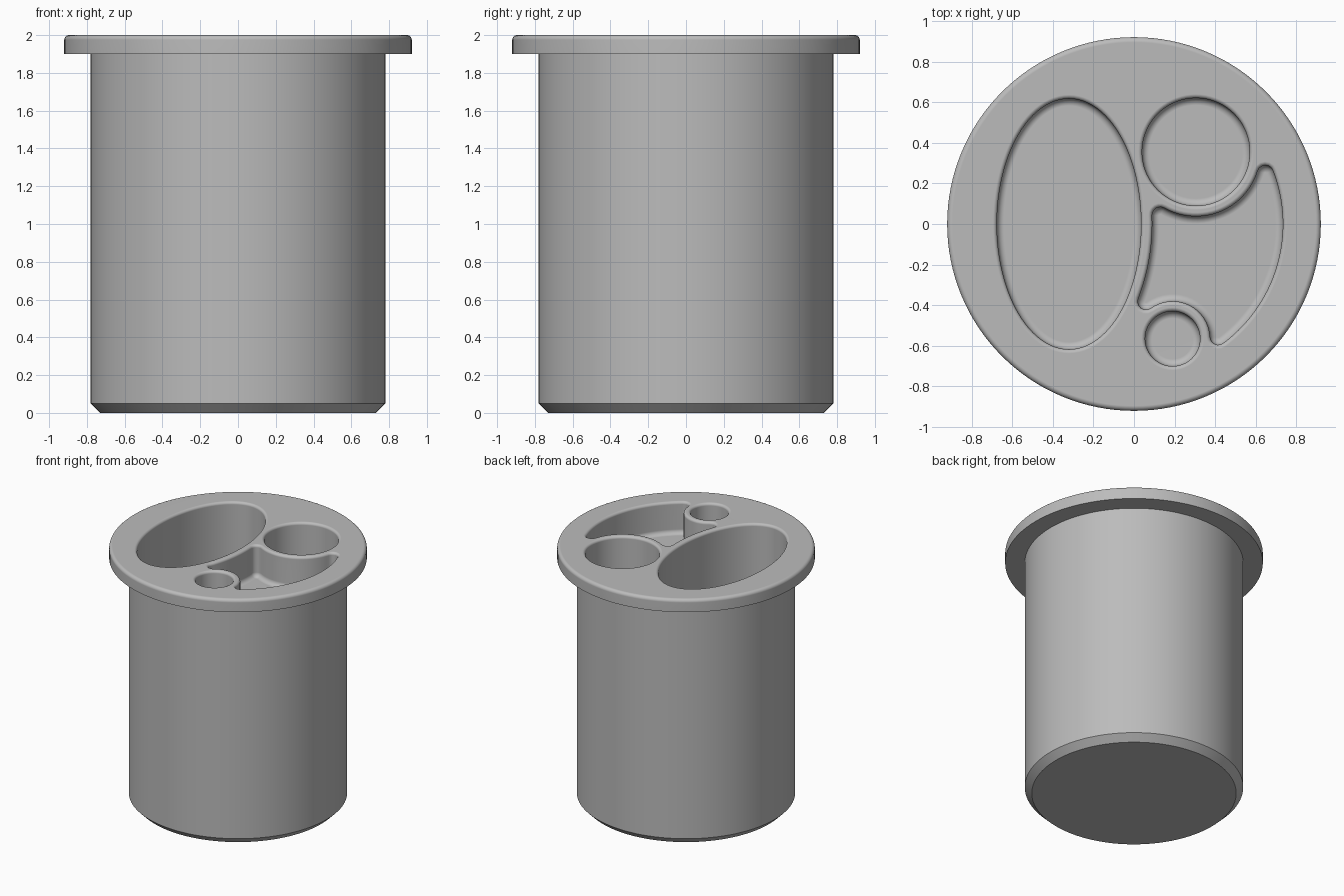
import bpy, bmesh
from math import sin, cos, pi, tau, ceil
from mathutils import Vector
from mathutils.geometry import intersect_sphere_sphere_2d

cube = bpy.data.objects.get("Cube")
if cube:
    bpy.data.objects.remove(cube, do_unlink=True)

grey = bpy.data.materials.new("plain grey")
grey.use_nodes = True
colour = (0.5, 0.5, 0.5, 1)
grey.diffuse_color = colour
grey.node_tree.nodes["Principled BSDF"].inputs["Base Color"].default_value = colour

TOP, RIM, FLOOR, STEPS = 2.0, 0.02, 0.035, 5


def loft(name, rings):
    """Closed solid through a stack of equal-length rings, bottom to top."""
    bm = bmesh.new()
    loops = [[bm.verts.new(p) for p in ring] for ring in rings]
    n = len(loops[0])
    for low, high in zip(loops, loops[1:]):
        for i in range(n):
            j = (i + 1) % n
            bm.faces.new((low[i], low[j], high[j], high[i]))
    bm.faces.new(loops[0][::-1])
    bm.faces.new(loops[-1])
    mesh = bpy.data.meshes.new(name)
    bm.to_mesh(mesh)
    bm.free()
    mesh.materials.append(grey)
    obj = bpy.data.objects.new(name, mesh)
    bpy.context.collection.objects.link(obj)
    return obj


def ellipse(x, y, a, b, n=72):
    """Outline as (point, outward normal) pairs."""
    out = []
    for i in range(n):
        t = tau * i / n
        out.append((Vector((x + a * cos(t), y + b * sin(t))),
                    Vector((cos(t) / a, sin(t) / b)).normalized()))
    return out


def arc(centre, r, start, end, turn):
    """Arc between two points; turn +1 is counter-clockwise and convex."""
    def angle(p):
        return Vector((1, 0)).angle_signed(p - centre) * -1
    a = angle(start)
    sweep = (turn * (angle(end) - a)) % tau
    n = max(6, ceil(sweep * r / 0.025))
    out = []
    for i in range(n):
        t = a + turn * sweep * (i + 1) / n
        d = Vector((cos(t), sin(t)))
        out.append((centre + d * r, d * turn))
    return out


def tray_outline(tip=0.04):
    """Region bounded by four circles, with a rounded tip at each corner."""
    sides = [(Vector((0, 0)), 0.733, 1), (Vector((0.305, 0.355)), 0.318, -1),
             (Vector((-0.93, 0)), 1.02, -1), (Vector((0.19, -0.565)), 0.185, -1)]
    guesses = [(0.65, 0.22), (0.13, 0.04), (0.05, -0.39), (0.41, -0.55)]
    tips = []
    for k, guess in enumerate(guesses):
        (c1, r1, s1), (c2, r2, s2) = sides[k], sides[(k + 1) % 4]
        hits = intersect_sphere_sphere_2d(c1, r1 - s1 * tip, c2, r2 - s2 * tip)
        tips.append(min(hits, key=lambda p: (p - Vector(guess)).length))
    out = []
    for k, (c, r, s) in enumerate(sides):
        def touch(p, c=c, r=r):
            return c + (p - c).normalized() * r
        c2, r2, _ = sides[(k + 1) % 4]
        end = touch(tips[k])
        out += arc(c, r, touch(tips[k - 1]), end, s)
        out += arc(tips[k], tip, end, touch(tips[k], c2, r2), 1)
    return out


def pocket(name, outline, depth):
    """Cutter with a rounded floor edge and a rounded rim."""
    def ring(offset, z):
        return [(*(p + n * offset), z) for p, n in outline]
    quarter = [pi / 2 * i / STEPS for i in range(STEPS + 1)]
    base = TOP - depth
    rings = [ring(-FLOOR * (1 - sin(t)), base + FLOOR * (1 - cos(t))) for t in quarter]
    rings += [ring(RIM * (1 - cos(t)), TOP - RIM * (1 - sin(t))) for t in quarter]
    rings.append(ring(RIM, TOP + 0.05))
    return loft(name, rings)


# Turned body with chamfered foot and round-edged flange
profile = [(0.73, 0), (0.78, 0.05), (0.78, 1.9), (0.92, 1.9)]
profile += [(0.895 + 0.025 * cos(t), 1.975 + 0.025 * sin(t))
            for t in (pi / 2 * i / STEPS for i in range(STEPS + 1))]
SEG = 128
holder = loft("holder_body", [[(r * cos(tau * i / SEG), r * sin(tau * i / SEG), z)
                               for i in range(SEG)] for r, z in profile])

# Pockets cut from the top
cutters = [pocket("oval_pocket", ellipse(-0.32, 0, 0.355, 0.617, 96), 1.5),
           pocket("round_pocket", ellipse(0.305, 0.355, 0.265, 0.265), 1.5),
           pocket("small_pocket", ellipse(0.19, -0.565, 0.135, 0.135, 48), 1.5),
           pocket("tray_pocket", tray_outline(), 0.25)]
for cutter in cutters:
    mod = holder.modifiers.new(cutter.name, "BOOLEAN")
    mod.operation, mod.solver, mod.object = "DIFFERENCE", "EXACT", cutter

# Bake the cuts, then drop the cutters
graph = bpy.context.evaluated_depsgraph_get()
baked = bpy.data.meshes.new_from_object(holder.evaluated_get(graph))
holder.modifiers.clear()
holder.data = baked
for cutter in cutters:
    bpy.data.objects.remove(cutter, do_unlink=True)

# Smooth shading with crisp edges
bpy.ops.object.select_all(action="DESELECT")
holder.select_set(True)
bpy.context.view_layer.objects.active = holder
bpy.ops.object.shade_smooth_by_angle(angle=pi / 6)
holder.modifiers.new("flat_tops", "WEIGHTED_NORMAL").keep_sharp = True
